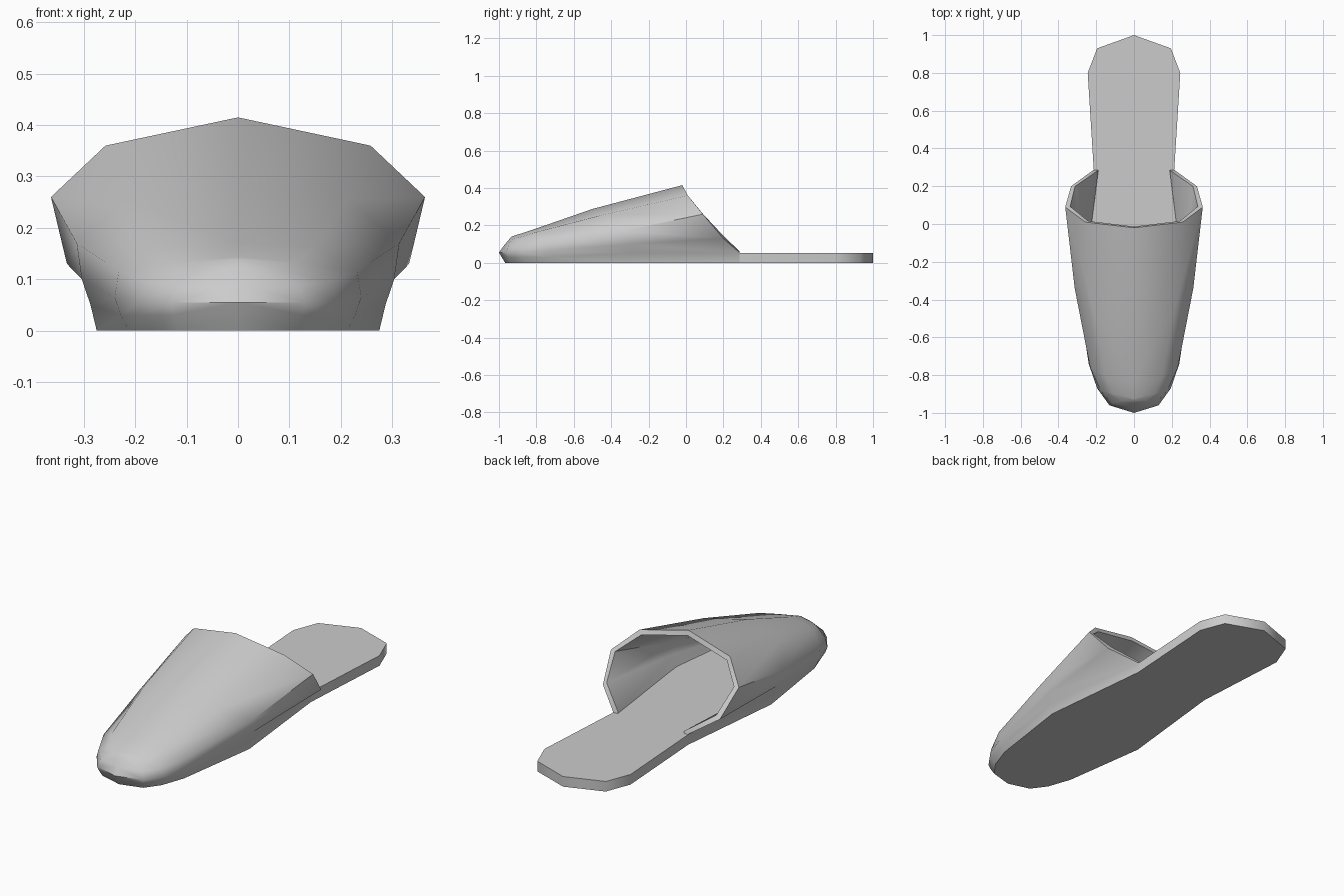
import bpy
import bmesh
import math

cube = bpy.data.objects.get("Cube")
if cube:
    bpy.data.objects.remove(cube, do_unlink=True)

# One plain grey for the whole slipper
GREY = (0.6, 0.6, 0.6, 1.0)
grey = bpy.data.materials.new("plain grey")
grey.use_nodes = True
grey.diffuse_color = GREY
grey.node_tree.nodes["Principled BSDF"].inputs["Base Color"].default_value = GREY

SOLE_TOP = 0.052
WALL = 0.026

# Half sections of the upper, opening to toe, each from ground to crown
SECTIONS = [
    [(.213, .287, 0), (.213, .287, .054), (.333, .2, .13), (.364, .09, .26), (.258, .01, .36), (0, -.02, .415)],
    [(.275, -.3, 0), (.287, -.3, .05), (.304, -.31, .1), (.314, -.34, .17), (.215, -.45, .255), (0, -.5, .288)],
    [(.212, -.74, 0), (.228, -.74, .03), (.24, -.74, .065), (.232, -.76, .115), (.15, -.81, .162), (0, -.84, .17)],
    [(.17, -.86, 0), (.186, -.87, .03), (.195, -.87, .055), (.178, -.88, .095), (.11, -.9, .133), (0, -.925, .143)],
    [(.115, -.935, 0), (.126, -.95, .03), (.13, -.96, .055), (.115, -.95, .09), (.06, -.935, .125), (0, -.932, .14)],
    [(0, -.967, 0), (0, -.985, .03), (0, -1, .055), (0, -.975, .09), (0, -.945, .126), (0, -.933, .139)],
]
HEEL = [(0, 1), (.195, .93), (.245, .8)]


def make_object(name, bm):
    bmesh.ops.recalc_face_normals(bm, faces=bm.faces)
    mesh = bpy.data.meshes.new(name)
    bm.to_mesh(mesh)
    bm.free()
    mesh.materials.append(grey)
    obj = bpy.data.objects.new(name, mesh)
    bpy.context.collection.objects.link(obj)
    return obj


def smooth(obj, degrees):
    bpy.ops.object.select_all(action='DESELECT')
    obj.select_set(True)
    bpy.context.view_layer.objects.active = obj
    for mod in list(obj.modifiers):
        bpy.ops.object.modifier_apply(modifier=mod.name)
    bpy.ops.object.shade_smooth_by_angle(angle=math.radians(degrees))


# Upper: mirrored loft over the foot, with a thick wall
bm = bmesh.new()
for side in (1, -1):
    rows = [[bm.verts.new((side * x, y, z)) for x, y, z in s] for s in SECTIONS]
    for a, b in zip(rows, rows[1:]):
        for i in range(len(a) - 1):
            bm.faces.new((a[i], a[i + 1], b[i + 1], b[i]))
bmesh.ops.remove_doubles(bm, verts=bm.verts, dist=0.003)
upper = make_object("upper", bm)
# Make sure the outside faces outward before thickening inward
crown = max(upper.data.polygons, key=lambda p: p.center.z)
if crown.normal.z < 0:
    upper.data.flip_normals()
wall = upper.modifiers.new("wall", 'SOLIDIFY')
wall.thickness = WALL
wall.offset = -1
smooth(upper, 50)

# Sole: flat slab from the heel to the toe
half = HEEL + [s[0][:2] for s in SECTIONS]
outline = half + [(-x, y) for x, y in reversed(half[1:-1])]
bm = bmesh.new()
base = bm.faces.new([bm.verts.new((x, y, 0)) for x, y in outline])
top = bmesh.ops.extrude_face_region(bm, geom=[base], use_keep_orig=True)
for v in top["geom"]:
    if isinstance(v, bmesh.types.BMVert):
        v.co.z = SOLE_TOP
smooth(make_object("sole", bm), 50)
